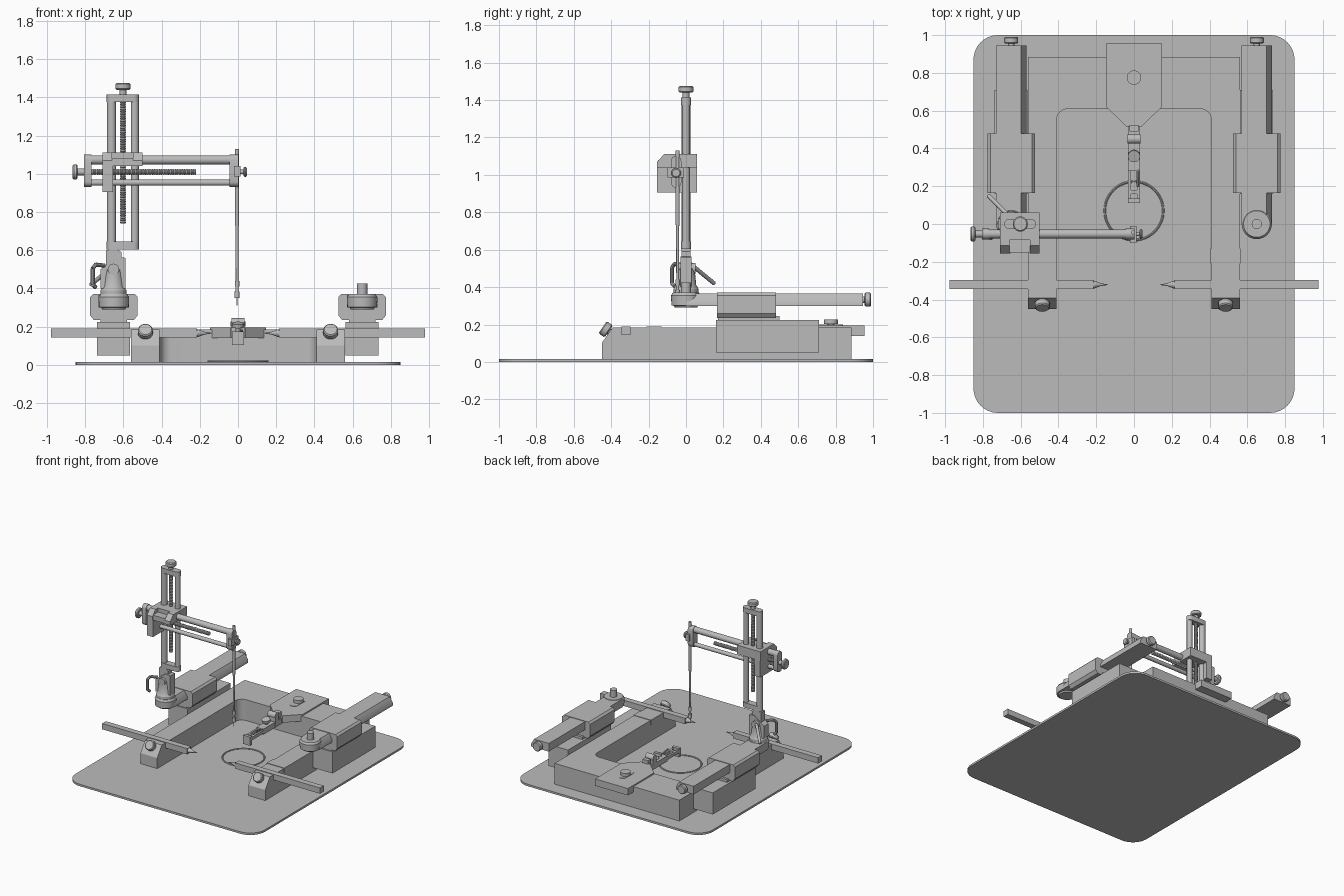
import bpy, bmesh, math
from mathutils import Vector

cube = bpy.data.objects.get("Cube")
if cube:
    bpy.data.objects.remove(cube, do_unlink=True)

grey = bpy.data.materials.new("machined_grey")
grey.use_nodes = True
grey.diffuse_color = (0.5, 0.5, 0.5, 1)
grey.node_tree.nodes["Principled BSDF"].inputs["Base Color"].default_value = (0.5, 0.5, 0.5, 1)


def finish(name, bm):
    bmesh.ops.recalc_face_normals(bm, faces=bm.faces)
    me = bpy.data.meshes.new(name)
    bm.to_mesh(me)
    bm.free()
    me.materials.append(grey)
    me.shade_smooth()
    me.set_sharp_from_angle(angle=math.radians(32))
    ob = bpy.data.objects.new(name, me)
    bpy.context.collection.objects.link(ob)
    return ob


def prism(name, axis, pts, a, b, cut=None):
    """Extrude a flat outline along an axis, optionally trimmed by a plane."""
    place = {"x": lambda p, t: (t, p[0], p[1]),
             "y": lambda p, t: (p[0], t, p[1]),
             "z": lambda p, t: (p[0], p[1], t)}[axis]
    bm = bmesh.new()
    face = bm.faces.new([bm.verts.new(place(p, a)) for p in pts])
    ext = bmesh.ops.extrude_face_region(bm, geom=[face])
    move = Vector(place((0, 0), b - a))
    bmesh.ops.translate(bm, vec=move, verts=[v for v in ext["geom"] if isinstance(v, bmesh.types.BMVert)])
    if cut:
        res = bmesh.ops.bisect_plane(bm, geom=bm.verts[:] + bm.edges[:] + bm.faces[:],
                                     plane_co=cut[0], plane_no=cut[1], clear_outer=True)
        edges = [e for e in res["geom_cut"] if isinstance(e, bmesh.types.BMEdge)]
        bmesh.ops.edgenet_fill(bm, edges=edges)
    return finish(name, bm)


def box(name, x0, x1, y0, y1, z0, z1):
    return prism(name, "z", [(x0, y0), (x1, y0), (x1, y1), (x0, y1)], z0, z1)


def lathe(name, base, direction, profile, n=24):
    """Turn (radius, height) pairs round an axis."""
    rot = Vector(direction).to_track_quat("Z", "Y")
    bm = bmesh.new()
    rings = []
    for r, h in profile:
        rings.append([bm.verts.new(Vector(base) + rot @ Vector(
            (r * math.cos(math.tau * i / n), r * math.sin(math.tau * i / n), h))) for i in range(n)])
    for lo, hi in zip(rings, rings[1:]):
        for i in range(n):
            bm.faces.new((lo[i], lo[(i + 1) % n], hi[(i + 1) % n], hi[i]))
    bm.faces.new(rings[0][::-1])
    bm.faces.new(rings[-1])
    return finish(name, bm)


def rod(name, p, q, r, n=16):
    d = Vector(q) - Vector(p)
    return lathe(name, p, d, [(r, 0), (r, d.length)], n)


def lead_screw(name, p, q, r):
    d = Vector(q) - Vector(p)
    steps = int(d.length / 0.006)
    prof = [(r if i % 2 else r * 0.75, d.length * i / steps) for i in range(steps + 1)]
    return lathe(name, p, d, prof, 12)


def knob(name, p, d, r, stem, head):
    c = 0.006
    return lathe(name, p, d, [(r * .45, 0), (r * .45, stem), (r - c, stem), (r, stem + c),
                              (r, stem + head - c), (r - c, stem + head)])


def arc(cx, cy, r, a0, a1, n=8):
    return [(cx + r * math.cos(math.radians(a0 + (a1 - a0) * i / n)),
             cy + r * math.sin(math.radians(a0 + (a1 - a0) * i / n))) for i in range(n + 1)]


def stadium(a, b, c, r):
    """Pill outline between two end centres at a and b on the first axis."""
    return arc(b, c, r, -90, 90) + arc(a, c, r, 90, 270)


# Base plate with rounded corners, and the target ring on it
prism("base_plate", "z", arc(.72, .87, .13, 0, 90) + arc(-.72, .87, .13, 90, 180)
      + arc(-.72, -.87, .13, 180, 270) + arc(.72, -.87, .13, 270, 360), 0, .016)
bpy.ops.mesh.primitive_torus_add(location=(0, .07, .018), major_radius=.155, minor_radius=.006,
                                 major_segments=48, minor_segments=8)
ring = bpy.context.object
ring.name = "target_ring"
ring.data.materials.append(grey)

# U-shaped frame with sloped front ends
prism("u_frame", "z", [(.56, -.45), (.56, .885), (-.56, .885), (-.56, -.45), (-.41, -.45)]
      + arc(-.35, .55, .06, 180, 90) + arc(.35, .55, .06, 90, 0) + [(.41, -.45)], .014, .185,
      ((0, -.43, .13), (0, -.82, .57)))
prism("u_frame_front", "y", [(-.56, .014), (-.41, .014), (-.41, .13), (-.56, .13)], -.43, -.42)
prism("u_frame_front", "y", [(.41, .014), (.56, .014), (.56, .13), (.41, .13)], -.43, -.42)
box("frame_scale", .405, .563, -.21, -.13, .15, .189)

# Ear bars with pointed tips and their clamp knobs
for side, s in (("left", 1), ("right", -1)):
    box(side + "_ear_bar", *sorted((s * .215, s * .978)), -.345, -.297, .143, .19)
    lathe(side + "_ear_tip", (s * .22, -.321, .166), (-s, 0, 0),
          [(.022, 0), (.02, .01), (.009, .04), (.007, .045), (.002, .08)], 16)
    knob(side + "_ear_knob", (s * .485, -.39, .147), (0, -.82, .57), .039, .028, .04)

# Nose clamp plate, slot and locking screw
prism("nose_plate", "z", [(-.147, .955), (-.147, .62), (-.04, .515), (.04, .515), (.147, .62), (.147, .955)],
      .14, .196)
prism("plate_slot", "z", [(y, x) for x, y in stadium(.72, .81, 0, .03)], .19, .199)
lathe("plate_screw", (0, .775, .19), (0, 0, 1), [(.02, 0), (.02, .012), (.038, .012), (.038, .037)])

# Nose clamp arm with tooth bar
for s in (-1, 1):
    box("clamp_rail", *sorted((s * .017, s * .032)), .11, .3, .14, .165)
box("clamp_arm", -.032, .032, .28, .53, .13, .175)
box("clamp_bite_bar", -.032, .032, .11, .135, .105, .175)
box("clamp_bridge", -.032, .032, .16, .18, .14, .165)
box("clamp_block", -.035, .035, .43, .47, .14, .225)
box("clamp_lug", -.025, .025, .49, .525, .14, .225)
rod("clamp_pin", (-.035, .45, .22), (.035, .45, .22), .025)
lathe("clamp_thumbscrew", (0, .37, .17), (0, -.25, 1), [(.012, 0), (.012, .03), (.032, .03), (.032, .05)])
rod("clamp_hook", (.02, .29, .17), (.02, .2, .185), .006, 8)

# Slide assemblies, the same way round on both sides
for side, c in (("left", .65), ("right", -.65)):
    box(side + "_slide_foot", c - .088, c + .086, .16, .71, .05, .225)
    box(side + "_slide_neck", c - .07, c + .07, .17, .5, .22, .245)
    prism(side + "_slide_carriage", "y",
          [(c - .105, .235), (c + .105, .235), (c + .125, .26), (c + .125, .355), (c + .11, .37),
           (c - .11, .37), (c - .125, .355), (c - .125, .26)], .165, .48)
    prism(side + "_slide_rail", "y", [(c - .08, .3), (c + .08, .3), (c + .08, .32), (c + .052, .366),
                                      (c - .08, .366)], 0, .945)
    lathe(side + "_rail_end", (c, 0, .29), (0, 0, 1),
          [(.06, 0), (.065, .01), (.078, .012), (.08, .065), (.07, .08)], 32)
    knob(side + "_rail_screw", (c, .94, .333), (0, 1, 0), .037, .015, .035)
rod("left_mount_post", (.65, 0, .36), (.65, 0, .425), .027)

# Swivel base of the tower
lathe("swivel_cone", (-.652, 0, .36), (0, 0, 1),
      [(.068, 0), (.068, .03), (.055, .05), (.05, .1), (.045, .14)], 32)
prism("swivel_yoke", "y", [(-.72, .4), (-.588, .4), (-.588, .56), (-.63, .565), (-.72, .5)], -.03, .03)
prism("swivel_head", "y", [(-.69, .5), (-.61, .5), (-.61, .59), (-.64, .612), (-.69, .6)], -.025, .025)
rod("swivel_pin", (-.652, -.05, .5), (-.652, .05, .5), .03)
rod("lock_lever", (-.63, .01, .535), (-.77, .15, .42), .011)
loop = [(-.7, -.03, .52), (-.745, -.06, .525), (-.76, -.075, .505), (-.76, -.075, .42), (-.745, -.06, .405)]
for p, q in zip(loop, loop[1:]):
    rod("bent_handle", p, q, .011, 10)

# Vertical tower
for z in (.605, 1.375):
    prism("tower_cap", "z", stadium(-.66, -.545, 0, .027), z, z + .04)
rod("tower_column_right", (-.662, 0, .64), (-.662, 0, 1.38), .024)
rod("tower_column_left", (-.54, 0, .64), (-.54, 0, 1.38), .021)
lead_screw("tower_screw", (-.602, 0, .74), (-.602, 0, 1.38), .016)
knob("tower_knob", (-.602, 0, 1.41), (0, 0, 1), .04, .03, .035)

# Cross carriage: side plate, notched upper block
shape = [(-.155, 1.04), (.06, 1.04), (.06, 1.113), (-.115, 1.113), (-.155, 1.07)]
for x in (-.71, -.55):
    prism("carriage_cheek", "x", shape, x, x + .05)
box("carriage_middle", -.66, -.55, -.085, .06, 1.04, 1.113)
box("carriage_step", -.66, -.55, -.15, -.085, 1.04, 1.08)
box("carriage_side_plate", -.708, -.655, -.155, .06, .905, 1.045)

# Horizontal arm
Y = -.053
for name, x0, x1 in (("arm_outer_cap", -.805, -.768), ("arm_inner_cap", -.045, .002)):
    prism(name, "x", [(y, z) for z, y in stadium(.96, 1.073, Y, .028)], x0, x1)
rod("arm_upper_rod", (-.78, Y, 1.073), (-.03, Y, 1.073), .024)
rod("arm_lower_rod", (-.78, Y, .954), (-.03, Y, .954), .016)
lead_screw("arm_screw", (-.79, Y, 1.01), (-.22, Y, 1.01), .016)
knob("arm_knob", (-.8, Y, 1.01), (-1, 0, 0), .04, .04, .025)
knob("holder_knob", (0, Y, 1.01), (1, 0, 0), .026, .028, .018)

# Probe holder and needle
box("holder_clamp", -.02, .012, -.1, -.01, .985, 1.04)
lathe("probe_holder", (-.005, -.045, .31), (0, 0, 1),
      [(.002, 0), (.002, .04), (.014, .04), (.014, .075), (.008, .075), (.008, .1), (.012, .1),
       (.012, .13), (.007, .13), (.008, .41), (.011, .43), (.011, .82)], 16)
